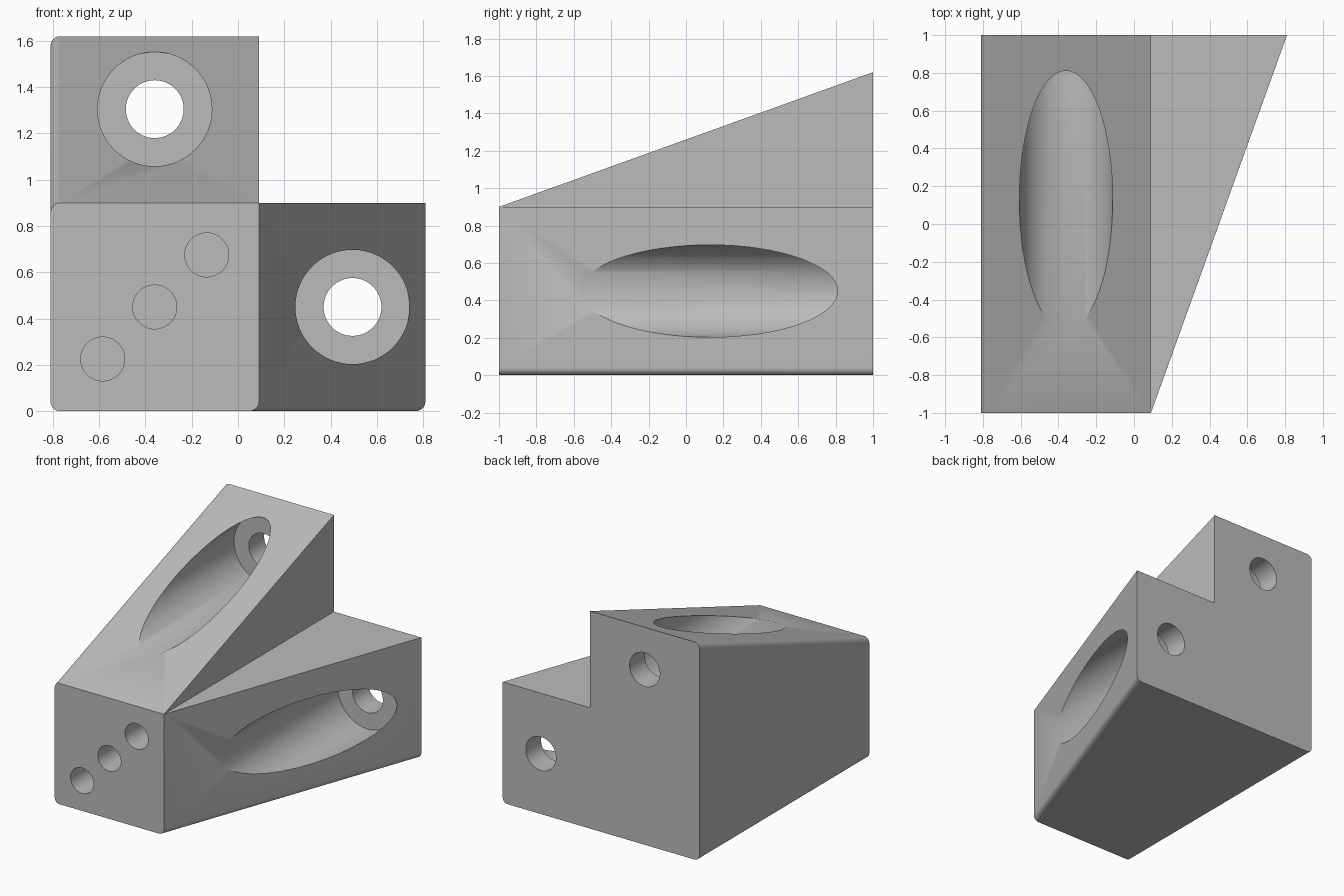
import bpy, bmesh, math

cube = bpy.data.objects.get("Cube")
if cube:
    bpy.data.objects.remove(cube, do_unlink=True)

LEFT, MID, RIGHT = -0.81, 0.09, 0.81   # x of block side, inner corner, wedge tip
DECK, PEAK = 0.9, 1.62                 # z of block top and wedge tip
FRONT, BACK = -1.0, 1.0

# Single neutral finish
grey = bpy.data.materials.new("plain grey")
grey.use_nodes = True
colour = (0.5, 0.5, 0.5, 1)
grey.diffuse_color = colour
grey.node_tree.nodes["Principled BSDF"].inputs["Base Color"].default_value = colour

# Block flaring into an upper wedge and a side wedge
bm = bmesh.new()
v = {
    "A": bm.verts.new((LEFT, FRONT, 0)), "B": bm.verts.new((MID, FRONT, 0)),
    "C": bm.verts.new((MID, FRONT, DECK)), "D": bm.verts.new((LEFT, FRONT, DECK)),
    "a": bm.verts.new((LEFT, BACK, 0)), "b": bm.verts.new((RIGHT, BACK, 0)),
    "c": bm.verts.new((RIGHT, BACK, DECK)), "i": bm.verts.new((MID, BACK, DECK)),
    "d": bm.verts.new((MID, BACK, PEAK)), "e": bm.verts.new((LEFT, BACK, PEAK)),
}
for loop in ("ABCD", "AabB", "ADea", "BbcC", "Cci", "Cid", "CdeD", "aedicb"):
    bm.faces.new([v[k] for k in loop])
bmesh.ops.recalc_face_normals(bm, faces=bm.faces)

# Rounded long edges
long_edges = [bm.edges.get((v[p], v[q])) for p, q in ("Aa", "Bb", "De")]
bmesh.ops.bevel(bm, geom=long_edges, offset=0.04, offset_type='OFFSET',
                segments=12, profile=0.5, affect='EDGES')
mesh = bpy.data.meshes.new("bracket_body")
bm.to_mesh(mesh)
bm.free()
body = bpy.data.objects.new("bracket_body", mesh)
bpy.context.collection.objects.link(body)
mesh.materials.append(grey)


def drill(x, z, radius, y0, y1):
    """Cut a round hole along y through the body."""
    bpy.ops.mesh.primitive_cylinder_add(
        vertices=64, radius=radius, depth=y1 - y0,
        location=(x, (y0 + y1) / 2, z), rotation=(math.pi / 2, 0, 0))
    cutter = bpy.context.object
    cutter.name = "drill_cutter"
    cutter.hide_render = True
    cutter.data.materials.append(grey)
    mod = body.modifiers.new("hole", 'BOOLEAN')
    mod.operation = 'DIFFERENCE'
    mod.solver = 'EXACT'
    mod.object = cutter
    bpy.ops.object.select_all(action='DESELECT')
    body.select_set(True)
    bpy.context.view_layer.objects.active = body
    bpy.ops.object.modifier_apply(modifier=mod.name)
    bpy.data.objects.remove(cutter, do_unlink=True)


# Counterbored bolt holes, one per wedge
for x, z in ((-0.36, 1.305), (0.495, 0.45)):
    drill(x, z, 0.247, -1.2, 0.82)
    drill(x, z, 0.125, 0.7, 1.2)

# Diagonal row of blind holes in the front
for step in (-1, 0, 1):
    drill(-0.36 + step * 0.225, 0.45 + step * 0.225, 0.095, -1.2, -0.5)

bpy.ops.object.shade_smooth_by_angle(angle=math.radians(30))
